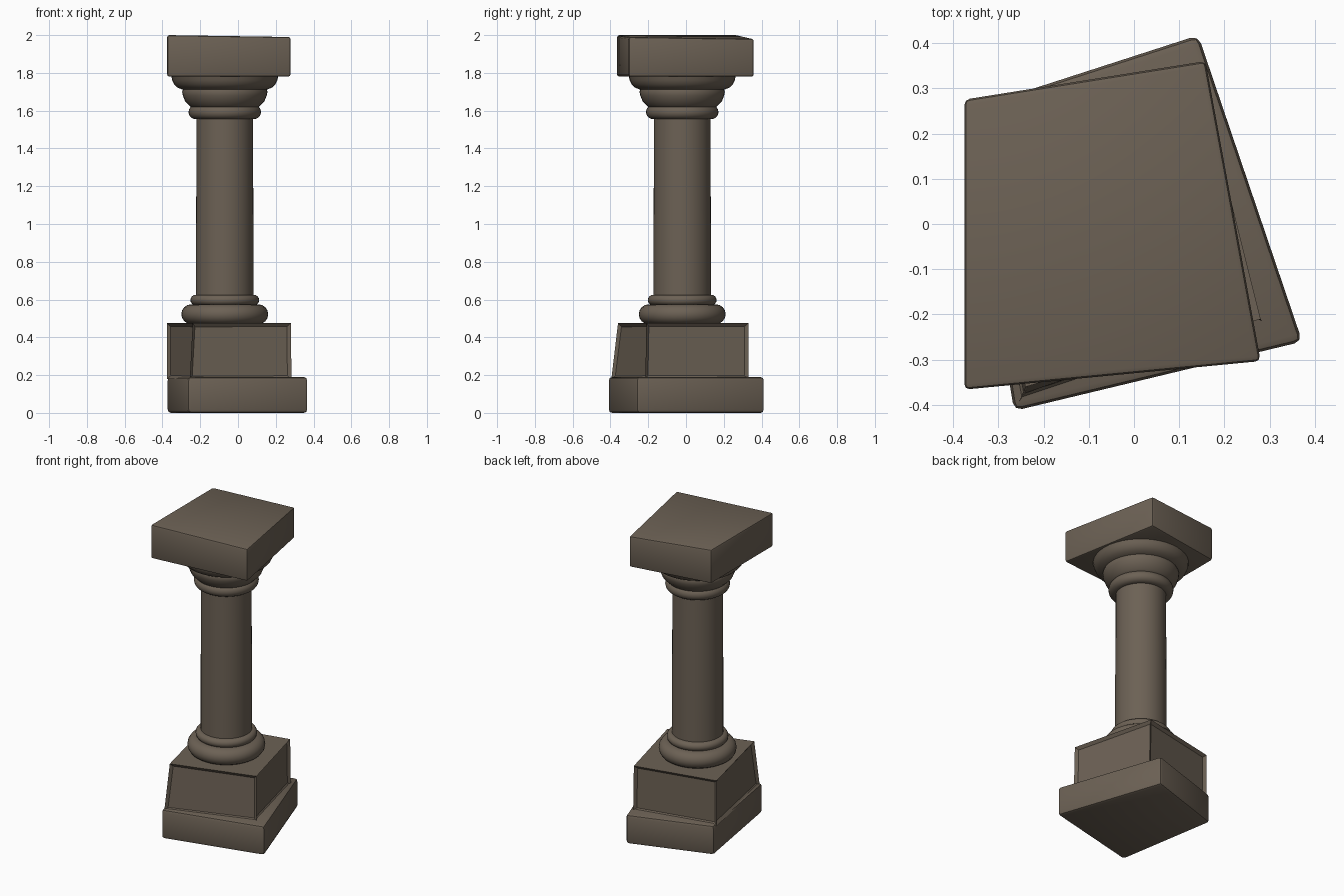
import bpy, bmesh, math

if "Cube" in bpy.data.objects:
    bpy.data.objects.remove(bpy.data.objects["Cube"])

stone = bpy.data.materials.new("brown_stone")
stone.use_nodes = True
colour = (0.15, 0.12, 0.09, 1)
stone.diffuse_color = colour
bsdf = next(n for n in stone.node_tree.nodes if n.type == 'BSDF_PRINCIPLED')
bsdf.inputs["Base Color"].default_value = colour
bsdf.inputs["Roughness"].default_value = 0.9


def finish(bm, name, angle):
    bmesh.ops.recalc_face_normals(bm, faces=bm.faces)
    mesh = bpy.data.meshes.new(name)
    bm.to_mesh(mesh)
    bm.free()
    mesh.materials.append(stone)
    obj = bpy.data.objects.new(name, mesh)
    bpy.context.collection.objects.link(obj)
    bpy.ops.object.select_all(action='DESELECT')
    bpy.context.view_layer.objects.active = obj
    obj.select_set(True)
    bpy.ops.object.shade_smooth_by_angle(angle=math.radians(angle))
    return obj


def block(name, bottom, top, bevel, panel=0):
    """Skewed four-cornered block with worn edges and optional sunken sides."""
    bm = bmesh.new()
    low = [bm.verts.new(p) for p in bottom]
    high = [bm.verts.new(p) for p in top]
    bm.faces.new(low[::-1])
    bm.faces.new(high)
    sides = [bm.faces.new((low[i], low[(i + 1) % 4], high[(i + 1) % 4], high[i]))
             for i in range(4)]
    bmesh.ops.recalc_face_normals(bm, faces=bm.faces)
    if panel:
        bmesh.ops.inset_individual(bm, faces=sides, thickness=panel, depth=-panel * 0.6)
    else:
        bmesh.ops.bevel(bm, geom=bm.edges[:], offset=bevel, segments=2,
                        profile=0.5, affect='EDGES')
    return finish(bm, name, 35)


def at(corners, z):
    return [(x, y, z) for x, y in corners]


def lathe(name, profile, segments=40):
    """Turned part around the column axis, capped at both ends."""
    bm = bmesh.new()
    rings = []
    for r, z in profile:
        rings.append([bm.verts.new((-0.07 + r * math.cos(math.tau * k / segments),
                                    -0.02 + r * math.sin(math.tau * k / segments), z))
                      for k in range(segments)])
    for a, b in zip(rings, rings[1:]):
        for k in range(segments):
            n = (k + 1) % segments
            bm.faces.new((a[k], a[n], b[n], b[k]))
    bm.faces.new(rings[0][::-1])
    bm.faces.new(rings[-1])
    return finish(bm, name, 50)


def torus_profile(radius, z0, z1, steps=8):
    """Half-round moulding between two heights."""
    h = (z1 - z0) / 2
    return [(radius - h + h * math.sin(math.pi * i / steps),
             z0 + h - h * math.cos(math.pi * i / steps)) for i in range(steps + 1)]


# Plinth and die, each twisted out of square
plinth = [(-0.265, -0.413), (0.372, -0.26), (0.142, 0.417), (-0.375, 0.25)]
block("plinth", at(plinth, 0), at(plinth, 0.19), 0.018)
die_low = [(-0.255, -0.395), (0.283, -0.215), (0.15, 0.33), (-0.375, 0.22)]
die_top = [(-0.24, -0.36), (0.28, -0.21), (0.145, 0.33), (-0.375, 0.22)]
block("die", at(die_low, 0.18), at(die_top, 0.475), 0, panel=0.025)

# Base mouldings
lathe("lower_torus", torus_profile(0.23, 0.47, 0.575))
lathe("upper_base_ring", torus_profile(0.182, 0.57, 0.625))

# Shaft
lathe("shaft", [(0.152, 0.6), (0.152, 1.0), (0.15, 1.3), (0.15, 1.6)])

# Capital mouldings
lathe("neck_ring", torus_profile(0.192, 1.555, 1.63))
lathe("echinus", [(0.17, 1.61), (0.19, 1.63), (0.21, 1.65), (0.222, 1.68),
                  (0.226, 1.7), (0.222, 1.712), (0.19, 1.715)])
lathe("upper_echinus", [(0.2, 1.705), (0.225, 1.712), (0.25, 1.722), (0.268, 1.74),
                        (0.278, 1.76), (0.285, 1.79)])

# Abacus slab, dipping at the back left corner
slab = [(-0.375, -0.366), (0.28, -0.303), (0.158, 0.36), (-0.375, 0.275)]
heights = (2.0, 1.99, 1.98, 2.0)
block("abacus", at(slab, 1.78), [(x, y, z) for (x, y), z in zip(slab, heights)], 0.012)
